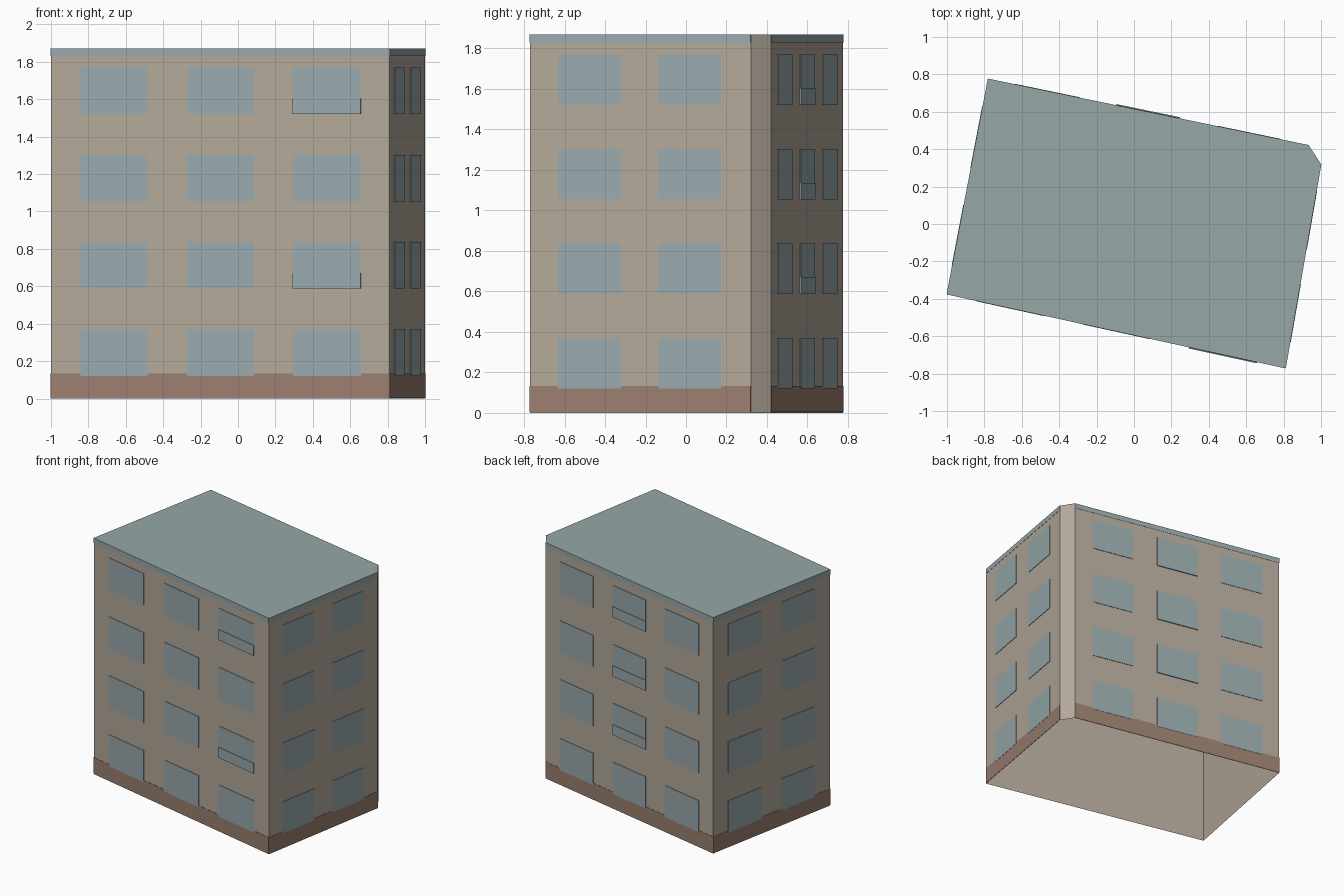
import bpy, bmesh
from mathutils import Vector

cube = bpy.data.objects.get("Cube")
if cube:
    bpy.data.objects.remove(cube, do_unlink=True)


def linear(c):
    c /= 255
    return c / 12.92 if c <= 0.04045 else ((c + 0.055) / 1.055) ** 2.4


def material(name, *rgb):
    col = [linear(c) for c in rgb] + [1]
    m = bpy.data.materials.new(name)
    m.use_nodes = True
    m.diffuse_color = col
    m.node_tree.nodes["Principled BSDF"].inputs["Base Color"].default_value = col
    return m


plaster = material("beige plaster", 180, 169, 154)
glass = material("blue grey glass", 153, 170, 173)
brick = material("brown plinth", 155, 127, 112)
roofing = material("grey roofing", 151, 167, 167)

HEIGHT = 1.87
front_r, front_l = Vector((-1, -0.375, 0)), Vector((0.81, -0.77, 0))
side_l, back_l = Vector((1, 0.32, 0)), Vector((0.935, 0.42, 0))
back_r = Vector((-0.78, 0.775, 0))
corners = [front_r, front_l, side_l, back_l, back_r]


def finish(name, bm, *mats):
    me = bpy.data.meshes.new(name)
    bm.to_mesh(me)
    bm.free()
    for m in mats:
        me.materials.append(m)
    ob = bpy.data.objects.new(name, me)
    bpy.context.collection.objects.link(ob)
    return ob


# Shell with a flat roof, open underneath
bm = bmesh.new()
low = [bm.verts.new(c) for c in corners]
high = [bm.verts.new(c + Vector((0, 0, HEIGHT))) for c in corners]
for i in range(len(corners)):
    j = (i + 1) % len(corners)
    bm.faces.new((low[i], low[j], high[j], high[i]))
bm.faces.new(high).material_index = 1
finish("building_shell", bm, plaster, roofing)


def plate(bm, start, end, span, z0, z1, depth):
    """Thin panel on the outside of a wall, span in fractions of its length."""
    along = end - start
    out = Vector((along.y, -along.x, 0)).normalized() * depth
    a, b = start + along * span[0], start + along * span[1]
    up0, up1 = Vector((0, 0, z0)), Vector((0, 0, z1))
    ring = [a + up0, b + up0, b + up1, a + up1]
    inner = [bm.verts.new(p) for p in ring]
    outer = [bm.verts.new(p + out) for p in ring]
    bm.faces.new(outer)
    for i in range(4):
        j = (i + 1) % 4
        bm.faces.new((inner[i], inner[j], outer[j], outer[i]))


three = [(0.088, 0.285), (0.403, 0.6), (0.715, 0.916)]
two = [(0.128, 0.413), (0.583, 0.867)]
sills = [0.12, 0.587, 1.053, 1.52]

# Each wall: ends, window columns, then column and floors with a lower panel
walls = {
    "front": (front_r, front_l, three, 2, (1, 3)),
    "left": (front_l, side_l, two, 0, ()),
    "back": (back_l, back_r, three, 1, (1, 2, 3)),
    "right": (back_r, front_r, two, 0, ()),
}

for side, (a, b, columns, panel_col, panel_floors) in walls.items():
    # Plinth along the foot of the wall
    bm = bmesh.new()
    plate(bm, a, b, (0, 1), 0.004, 0.133, 0.002)
    finish(side + "_plinth", bm, brick)

    # Roof edge band
    bm = bmesh.new()
    plate(bm, a, b, (0, 1), 1.83, HEIGHT, 0.002)
    finish(side + "_roof_band", bm, glass)

    # Window grid
    bm = bmesh.new()
    for z in sills:
        for span in columns:
            plate(bm, a, b, span, z, z + 0.25, 0.004)
    finish(side + "_windows", bm, glass)

    # Slightly raised lower window panels
    if panel_floors:
        bm = bmesh.new()
        for floor in panel_floors:
            z = sills[floor]
            plate(bm, a, b, columns[panel_col], z, z + 0.083, 0.008)
        finish(side + "_lower_panels", bm, glass)
